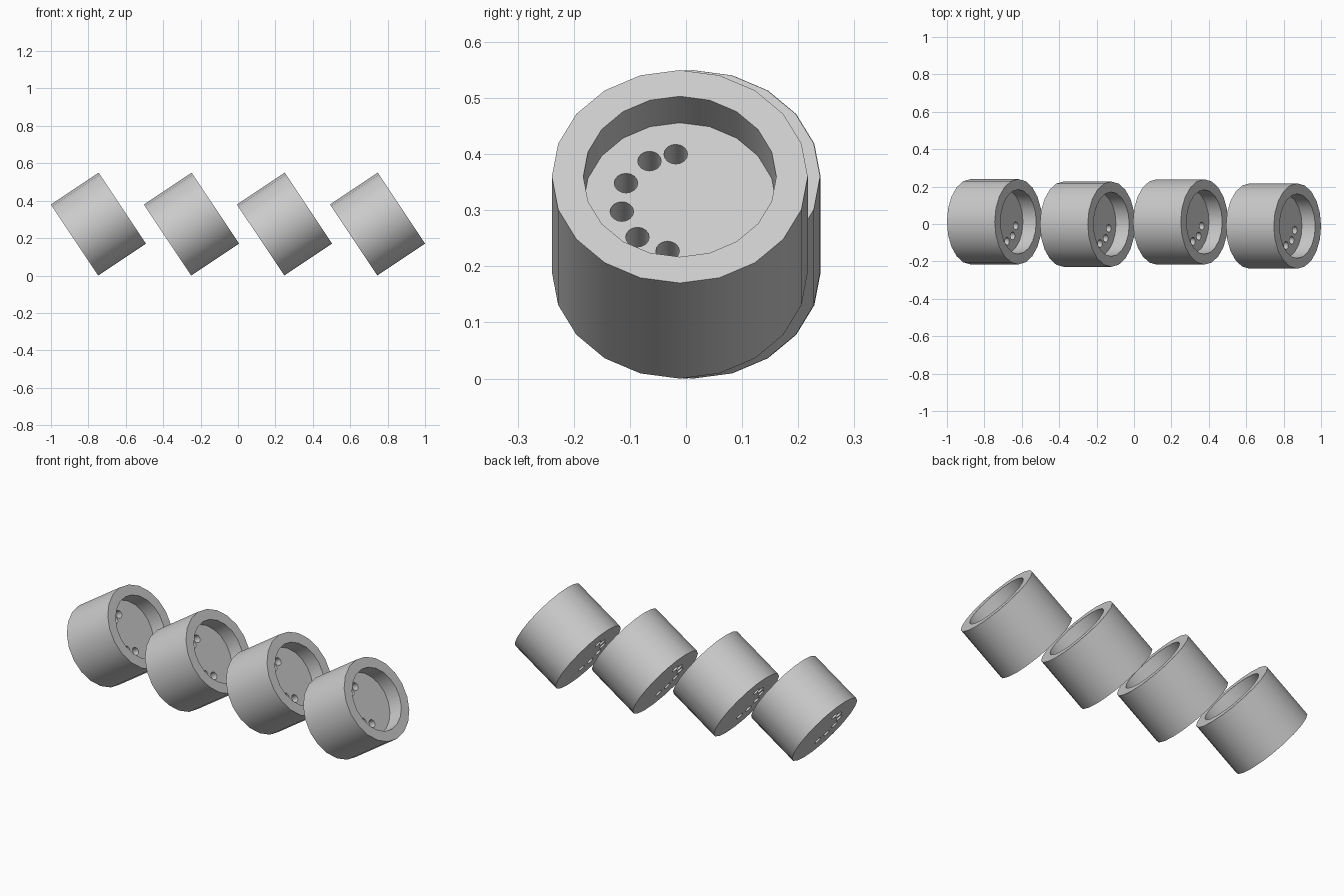
import bpy
import bmesh
import math
from mathutils import Matrix

if "Cube" in bpy.data.objects:
    bpy.data.objects.remove(bpy.data.objects["Cube"])

SIDES = 20
R_OUT, R_IN = 0.228, 0.172      # outer wall and recess radii
DISC_H, RING_H = 0.222, 0.085   # thickness of base disc and raised rim
HALF = (DISC_H + RING_H) / 2
TILT = math.radians(56.3)       # lean of the axis away from vertical

grey = bpy.data.materials.new("light grey")
grey.diffuse_color = (0.6, 0.6, 0.6, 1)
grey.use_nodes = True
grey.node_tree.nodes["Principled BSDF"].inputs["Base Color"].default_value = grey.diffuse_color


def make_object(name, bm):
    bmesh.ops.recalc_face_normals(bm, faces=bm.faces[:])
    mesh = bpy.data.meshes.new(name)
    bm.to_mesh(mesh)
    bm.free()
    mesh.materials.append(grey)
    obj = bpy.data.objects.new(name, mesh)
    bpy.context.collection.objects.link(obj)
    return obj


def add_cylinder(bm, radius, z0, z1, sides, x=0, y=0):
    bmesh.ops.create_cone(bm, cap_ends=True, segments=sides, radius1=radius,
                          radius2=radius, depth=z1 - z0,
                          matrix=Matrix.Translation((x, y, (z0 + z1) / 2)))


def select_only(obj):
    bpy.ops.object.select_all(action='DESELECT')
    obj.select_set(True)
    bpy.context.view_layer.objects.active = obj


# Cutter: six pins in a half-circle arc
bm = bmesh.new()
for deg in (4, 31, 66, 100, 134, 168):
    a = math.radians(deg)
    add_cylinder(bm, 0.021, -0.3, 0.3, 16,
                 -0.105 * math.cos(a), -0.105 * math.sin(a))
cutter = make_object("hole_cutter", bm)
cutter.hide_render = True

# Base disc with the holes drilled through
bm = bmesh.new()
add_cylinder(bm, R_OUT, -HALF, -HALF + DISC_H, SIDES)
disc = make_object("base_disc_1", bm)
cut = disc.modifiers.new("holes", 'BOOLEAN')
cut.operation = 'DIFFERENCE'
cut.solver = 'EXACT'
cut.object = cutter
select_only(disc)
bpy.ops.object.modifier_apply(modifier="holes")
bpy.data.objects.remove(cutter)

# Raised rim: square profile swept around the axis
bm = bmesh.new()
profile = [(R_IN, HALF - RING_H), (R_OUT, HALF - RING_H), (R_OUT, HALF), (R_IN, HALF)]
loops = []
for i in range(SIDES):
    a = 2 * math.pi * i / SIDES
    loops.append([bm.verts.new((r * math.cos(a), r * math.sin(a), z)) for r, z in profile])
for i in range(SIDES):
    p, q = loops[i], loops[(i + 1) % SIDES]
    for j in range(4):
        k = (j + 1) % 4
        bm.faces.new((p[j], q[j], q[k], p[k]))
rim = make_object("raised_rim_1", bm)

for obj in (disc, rim):
    select_only(obj)
    bpy.ops.object.shade_smooth_by_angle(angle=math.radians(30))

# Row of four tilted copies with slightly uneven depth
height = HALF * math.cos(TILT) + R_OUT * math.sin(TILT)
for n, y in enumerate((0.012, -0.001, 0.011, -0.011)):
    place = (Matrix.Translation(((n - 1.5) * 0.4973, y, height))
             @ Matrix.Rotation(TILT, 4, 'Y'))
    for part, name in ((disc, "base_disc"), (rim, "raised_rim")):
        obj = part
        if n:
            obj = part.copy()
            obj.data = part.data.copy()
            obj.name = f"{name}_{n + 1}"
            bpy.context.collection.objects.link(obj)
        obj.matrix_world = place
